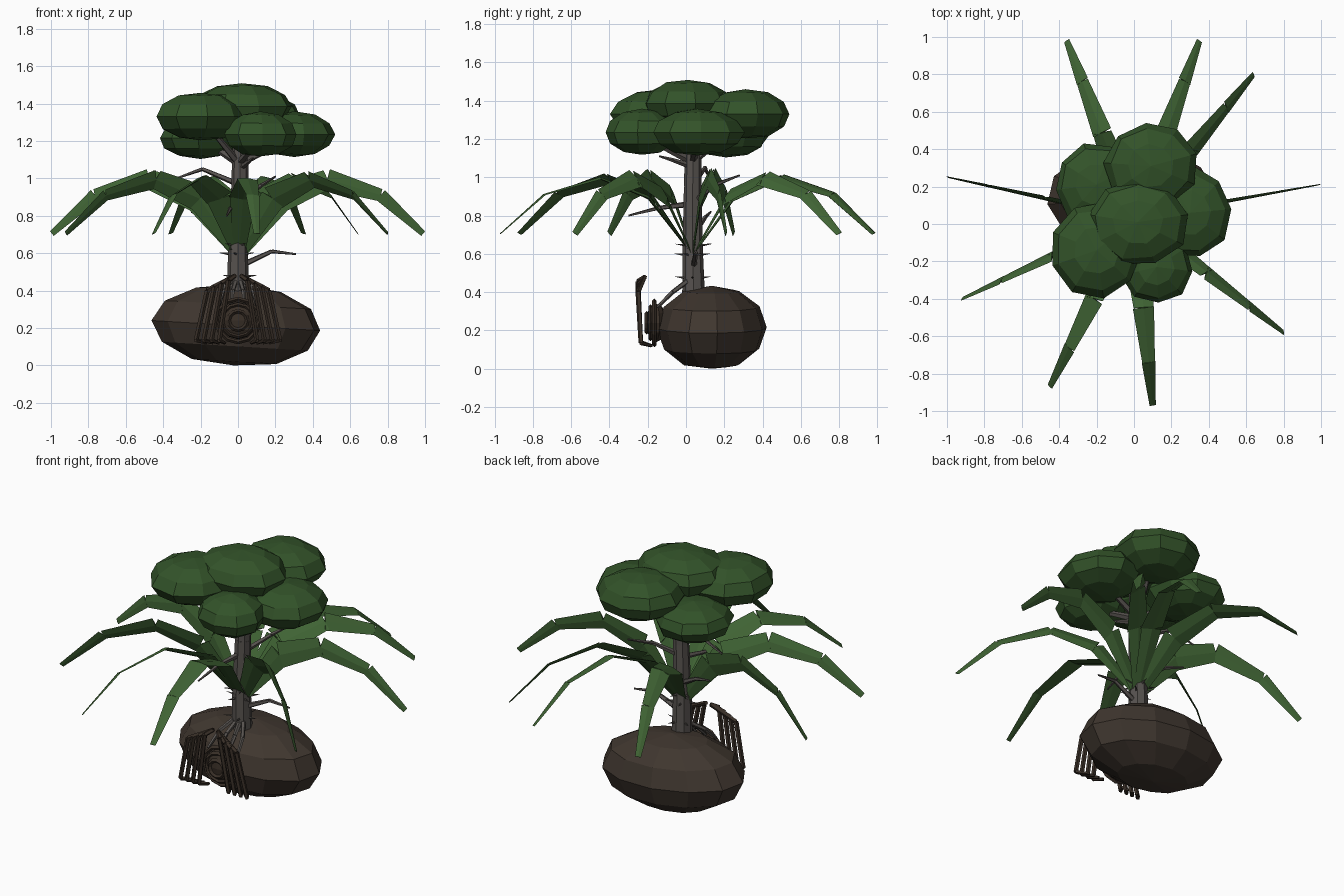
import bpy, bmesh, math, random
from mathutils import Vector, Matrix

random.seed(4)
cube = bpy.data.objects.get("Cube")
if cube:
    bpy.data.objects.remove(cube)


def material(name, rgb):
    m = bpy.data.materials.new(name)
    m.use_nodes = True
    m.diffuse_color = (*rgb, 1)
    m.node_tree.nodes["Principled BSDF"].inputs["Base Color"].default_value = (*rgb, 1)
    return m


CANOPY = material("canopy green", (0.032, 0.085, 0.022))
FROND = material("frond green", (0.05, 0.125, 0.034))
BARK = material("grey bark", (0.095, 0.085, 0.078))
EARTH = material("earth brown", (0.05, 0.037, 0.028))
ROOT = material("dark root brown", (0.04, 0.028, 0.02))


def finish(bm, name, mat):
    bmesh.ops.recalc_face_normals(bm, faces=bm.faces)
    mesh = bpy.data.meshes.new(name)
    bm.to_mesh(mesh)
    bm.free()
    mesh.materials.append(mat)
    ob = bpy.data.objects.new(name, mesh)
    bpy.context.collection.objects.link(ob)
    return ob


def limb(bm, a, b, r1, r2, sides=5, flat=1.0):
    """Tapered segment from a to b, flattened across its own y axis."""
    a, b = Vector(a), Vector(b)
    d = b - a
    turn = Vector((0, 0, 1)).rotation_difference(d).to_matrix().to_4x4()
    place = Matrix.Translation((a + b) / 2) @ turn @ Matrix.Diagonal((1, flat, 1, 1))
    bmesh.ops.create_cone(bm, cap_ends=True, segments=sides, radius1=r1, radius2=r2,
                          depth=d.length, matrix=place)


def chain(bm, points, radii, sides=5, flat=1.0):
    for i in range(len(points) - 1):
        limb(bm, points[i], points[i + 1], radii[i], radii[i + 1], sides, flat)


def blob(name, centre, size, mat, segments=9, rings=6, jitter=0.04, turn=0.0, tilt=0.0):
    """Lumpy faceted ellipsoid."""
    bm = bmesh.new()
    bmesh.ops.create_uvsphere(bm, u_segments=segments, v_segments=rings, radius=1)
    for v in bm.verts:
        v.co *= 1 + random.uniform(-jitter, jitter)
    place = (Matrix.Translation(centre) @ Matrix.Rotation(tilt, 4, 'Y')
             @ Matrix.Diagonal((*size, 1)) @ Matrix.Rotation(turn, 4, 'Z'))
    bm.transform(place)
    for v in bm.verts:
        v.co.z = max(v.co.z, 0)
    return finish(bm, name, mat)


# Earth mound
blob("earth_mound", (-0.01, 0.135, 0.213), (0.455, 0.29, 0.222), EARTH, 12, 6, 0.01, 0.1, 0.06)

# Trunk with forks under the canopy
TX, TY = 0.005, 0.035
bm = bmesh.new()
chain(bm, [(0, 0.04, 0.36), (0, TY, 0.62), (0.01, TY, 0.95), (0.015, 0.04, 1.28)],
      [0.06, 0.053, 0.046, 0.042], 8)
for tip in [(-0.16, -0.1, 1.28), (-0.18, 0.18, 1.2), (0.1, 0.26, 1.28), (0.26, 0.06, 1.2), (0.11, -0.2, 1.2)]:
    limb(bm, (TX, TY, 1.08), tip, 0.022, 0.012)
finish(bm, "trunk", BARK)

# Bare twigs
bm = bmesh.new()
twigs = [
    [(0.03, 0.04, 0.54), (0.18, 0.05, 0.61), (0.31, 0.06, 0.595)],
    [(0, 0.04, 0.97), (-0.19, 0.1, 1.05), (-0.33, 0.12, 1.0)],
    [(0.02, 0.02, 1.06), (0.06, -0.07, 1.09), (0.08, -0.14, 1.11)],
    [(0, 0.02, 0.86), (-0.04, -0.14, 0.84), (-0.06, -0.3, 0.8)],
    [(0.02, 0.05, 0.88), (0.12, 0.15, 0.96), (0.2, 0.28, 1.01)],
    [(-0.02, 0.05, 0.72), (-0.14, 0.1, 0.79), (-0.25, 0.13, 0.82)],
]
for t in twigs:
    chain(bm, t, [0.017, 0.011, 0.005])
finish(bm, "twigs", BARK)

# Thorns on the trunk and surface roots at its foot
bm = bmesh.new()
for level, z in enumerate((0.47, 0.59, 0.64)):
    for k in range(5):
        a = k * math.tau / 5 + level * 0.7
        out = Vector((math.cos(a), math.sin(a), 0.12))
        base = Vector((0, TY, z))
        limb(bm, base + out * 0.04, base + out * 0.1, 0.008, 0.001, 4)
for x in (-0.1, -0.035, 0.035, 0.1):
    chain(bm, [(x * 0.3, 0.01, 0.46), (x * 0.8, -0.07, 0.4), (x, -0.15, 0.32)], [0.014, 0.012, 0.008])
finish(bm, "thorns_and_roots", BARK)

# Arching fronds made of flat jointed segments
tips = [(-0.36, 0.98), (0.35, 0.98), (0.64, 0.8), (0.99, 0.21), (0.8, -0.58),
        (0.1, -0.97), (-0.45, -0.87), (-0.92, -0.4), (-0.995, 0.25)]
arch = [(0.02, 0.62), (0.23, 0.895), (0.48, 0.995), (0.77, 0.91), (1.0, 0.705)]
widths = [0.035, 0.075, 0.057, 0.037, 0.018]
for n, (x, y) in enumerate(tips):
    bm = bmesh.new()
    points = [Vector((TX + (x - TX) * r, TY + (y - TY) * r, z)) for r, z in arch]
    for i in range(4):
        limb(bm, points[i], points[i + 1], widths[i], widths[i + 1] * 0.93, 4, 0.12)
    finish(bm, f"frond_{n + 1}", FROND)

# Canopy clumps
clumps = [
    ("top", (0.02, 0.01, 1.385), (0.275, 0.235, 0.125)),
    ("front_right", (-0.2, -0.14, 1.33), (0.245, 0.255, 0.13)),
    ("back_right", (-0.2, 0.21, 1.215), (0.225, 0.225, 0.11)),
    ("back", (0.09, 0.31, 1.33), (0.25, 0.235, 0.13)),
    ("left", (0.3, 0.06, 1.235), (0.22, 0.245, 0.12)),
    ("front_left", (0.12, -0.23, 1.235), (0.195, 0.195, 0.12)),
]
for n, (name, centre, size) in enumerate(clumps):
    blob("canopy_" + name, centre, size, CANOPY, 9, 6, 0.03, n * 0.5)

# Ringed bulb on the front of the mound
blob("bulb", (0, -0.155, 0.24), (0.105, 0.055, 0.1), ROOT, 10, 6, 0.01)
for n, r in enumerate((0.115, 0.085, 0.05)):
    bpy.ops.mesh.primitive_torus_add(major_segments=12, minor_segments=4, major_radius=r, minor_radius=0.012,
                                     location=(0, -0.165 - n * 0.02, 0.24), rotation=(math.pi / 2, 0, 0))
    ring = bpy.context.object
    ring.name = f"bulb_ring_{n + 1}"
    ring.data.materials.append(ROOT)

# Cage of bent prop roots around the bulb
bm = bmesh.new()
for side in (-1, 1):
    for k in range(4):
        t = k / 3
        top = (side * 0.015, -0.215, 0.48)
        knee = (side * (0.05 + 0.115 * t), -0.25, 0.455 - 0.055 * t)
        foot = (side * (0.1 + 0.125 * t), -0.235, 0.135)
        toe = (side * (0.07 + 0.1 * t), -0.18, 0.12)
        chain(bm, [top, knee, foot, toe], [0.012, 0.014, 0.013, 0.009])
finish(bm, "prop_roots", ROOT)
